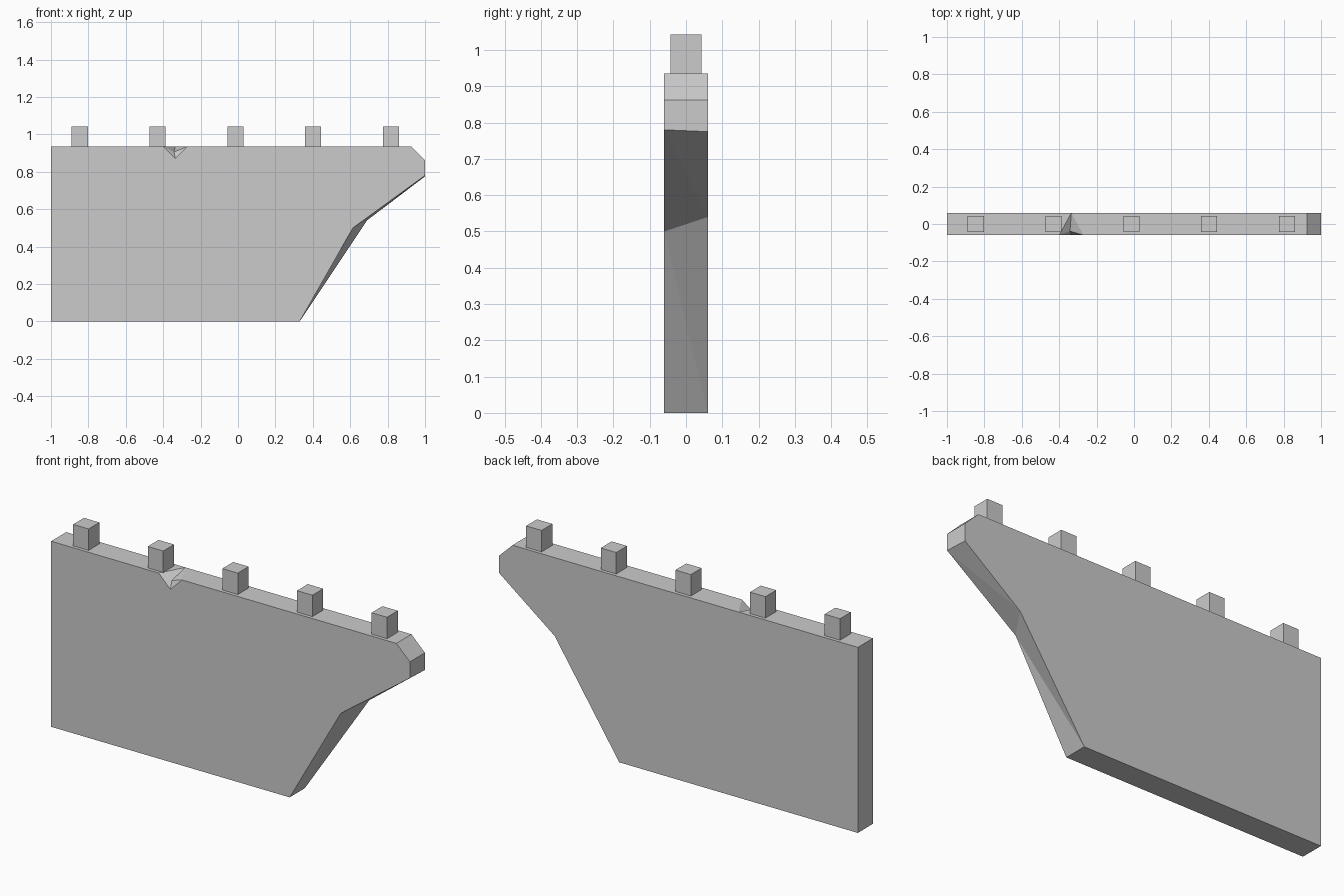
import bpy
import bmesh

cube = bpy.data.objects.get("Cube")
if cube:
    bpy.data.objects.remove(cube, do_unlink=True)

HALF = 0.06   # half thickness of the wall
TOP = 0.935   # height of the walkway

stone = bpy.data.materials.new("grey_stone")
stone.use_nodes = True
stone.diffuse_color = (0.6, 0.6, 0.6, 1)
stone.node_tree.nodes["Principled BSDF"].inputs["Base Color"].default_value = (0.6, 0.6, 0.6, 1)


def add_object(name, bm):
    bmesh.ops.recalc_face_normals(bm, faces=bm.faces)
    mesh = bpy.data.meshes.new(name)
    bm.to_mesh(mesh)
    bm.free()
    mesh.materials.append(stone)
    obj = bpy.data.objects.new(name, mesh)
    bpy.context.collection.objects.link(obj)
    return obj


# Broken wall: front and back outlines with a twisted broken edge between them
bm = bmesh.new()
outline = [(-1, 0), (0.33, 0), (0.615, 0.5), (1, 0.78), (1, 0.862), (0.925, TOP), (-1, TOP)]
back_outline = list(outline)
back_outline[2], back_outline[3] = (0.69, 0.54), (1, 0.775)
front = [bm.verts.new((x, -HALF, z)) for x, z in outline]
back = [bm.verts.new((x, HALF, z)) for x, z in back_outline]

# Chip in the top edge
chip_right = bm.verts.new((-0.27, -HALF, TOP))
chip_low = bm.verts.new((-0.335, -HALF, 0.87))
chip_left = bm.verts.new((-0.4, -HALF, TOP))
chip_back = bm.verts.new((-0.335, HALF, TOP))
chip_deep = bm.verts.new((-0.342, -0.038, 0.905))

bm.faces.new(front[:6] + [chip_right, chip_low, chip_left, front[6]])
bm.faces.new((back[:6] + [chip_back, back[6]])[::-1])

# Rim of the wall, creased along the broken slope
for i in (0, 3, 4, 6):
    j = (i + 1) % 7
    bm.faces.new((front[i], back[i], back[j], front[j]))
for i in (1, 2):
    bm.faces.new((front[i], back[i], front[i + 1]))
    bm.faces.new((back[i], back[i + 1], front[i + 1]))

# Walkway either side of the chip, then the chip faces
bm.faces.new((front[5], back[5], chip_back, chip_right))
bm.faces.new((chip_left, chip_back, back[6], front[6]))
rim = [chip_right, chip_back, chip_left, chip_low]
for a, b in zip(rim, rim[1:] + rim[:1]):
    bm.faces.new((a, b, chip_deep))
add_object("broken_wall", bm)

# Row of square posts on the walkway
for i in range(5):
    bm = bmesh.new()
    bmesh.ops.create_cube(bm, size=1)
    bmesh.ops.scale(bm, vec=(0.086, 0.086, 0.11), verts=bm.verts)
    bmesh.ops.translate(bm, vec=(-0.846 + 0.416 * i, 0, TOP + 0.053), verts=bm.verts)
    add_object(f"top_post_{i + 1}", bm)
